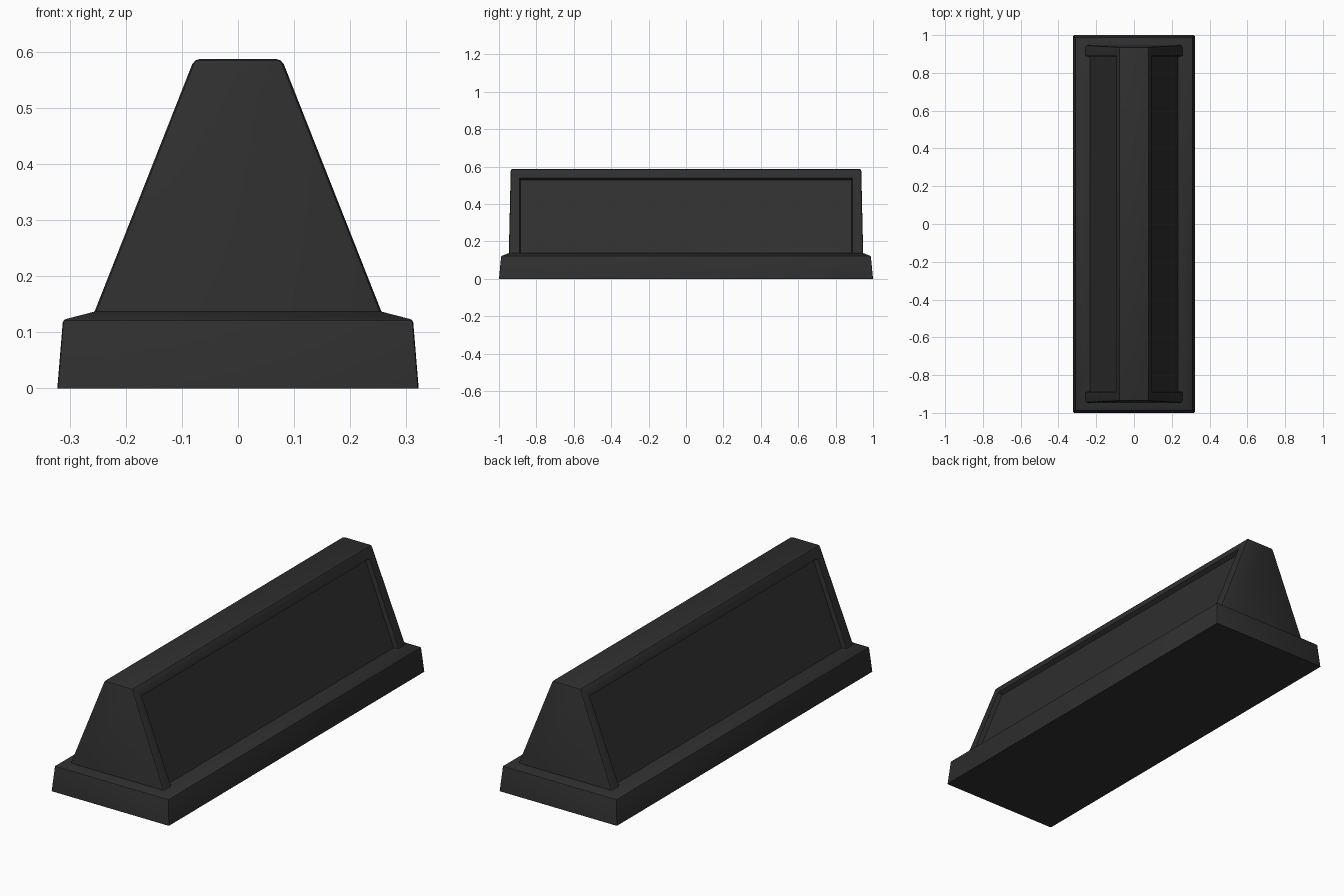
import bpy, bmesh
from mathutils import Vector

if "Cube" in bpy.data.objects:
    bpy.data.objects.remove(bpy.data.objects["Cube"])

mat = bpy.data.materials.new("charcoal")
mat.diffuse_color = (0.028, 0.028, 0.028, 1)
mat.use_nodes = True
mat.node_tree.nodes["Principled BSDF"].inputs["Base Color"].default_value = mat.diffuse_color


def loft(rings):
    """Closed solid through rectangles given as (half_x, half_y, z)."""
    bm = bmesh.new()
    loops = [[bm.verts.new((sx * x, sy * y, z))
              for sx, sy in ((-1, -1), (1, -1), (1, 1), (-1, 1))] for x, y, z in rings]
    bm.faces.new(loops[0][::-1])
    bm.faces.new(loops[-1])
    for a, b in zip(loops, loops[1:]):
        for i in range(4):
            j = (i + 1) % 4
            bm.faces.new((a[i], a[j], b[j], b[i]))
    return bm


def finish(bm, name):
    bmesh.ops.recalc_face_normals(bm, faces=bm.faces)
    me = bpy.data.meshes.new(name)
    bm.to_mesh(me)
    bm.free()
    ob = bpy.data.objects.new(name, me)
    bpy.context.collection.objects.link(ob)
    me.materials.append(mat)
    bpy.ops.object.select_all(action='DESELECT')
    ob.select_set(True)
    bpy.context.view_layer.objects.active = ob
    bpy.ops.object.shade_smooth_by_angle(angle=0.45)
    return ob


# Plinth with a gently sloped shoulder
bm = loft([(0.322, 1.0, 0), (0.312, 0.988, 0.122), (0.255, 0.948, 0.137)])
corners = [e for e in bm.edges if abs(e.verts[0].co.z - e.verts[1].co.z) > 0.1
           or min(v.co.z for v in e.verts) > 0.12 and max(v.co.z for v in e.verts) < 0.13]
bmesh.ops.bevel(bm, geom=corners, offset=0.005, segments=2, profile=0.5, affect='EDGES')
finish(bm, "base")

# Tapered wall, rounded along the top and end edges
bm = loft([(0.286, 0.949, 0.06), (0.078, 0.937, 0.587)])
edges = [e for e in bm.edges if max(v.co.z for v in e.verts) > 0.5]
bmesh.ops.bevel(bm, geom=edges, offset=0.01, segments=2, profile=0.5, affect='EDGES')
bmesh.ops.recalc_face_normals(bm, faces=bm.faces)

# Recessed panel on each long side, running down into the base
sides = sorted((f for f in bm.faces if abs(f.normal.x) > 0.8),
               key=lambda f: f.calc_area())[-2:]
bmesh.ops.inset_individual(bm, faces=sides, thickness=0.05)
slope = (0.286 - 0.078) / (0.587 - 0.06)
for f in sides:
    for v in f.verts:
        sx, sy = (1 if c > 0 else -1 for c in v.co.xy)
        z = 0.54 if v.co.z > 0.3 else 0.1
        v.co = Vector((sx * (0.286 - slope * (z - 0.06)), sy * 0.89, z))
bmesh.ops.inset_individual(bm, faces=sides, thickness=0.006, depth=-0.022)
finish(bm, "tapered_wall")
